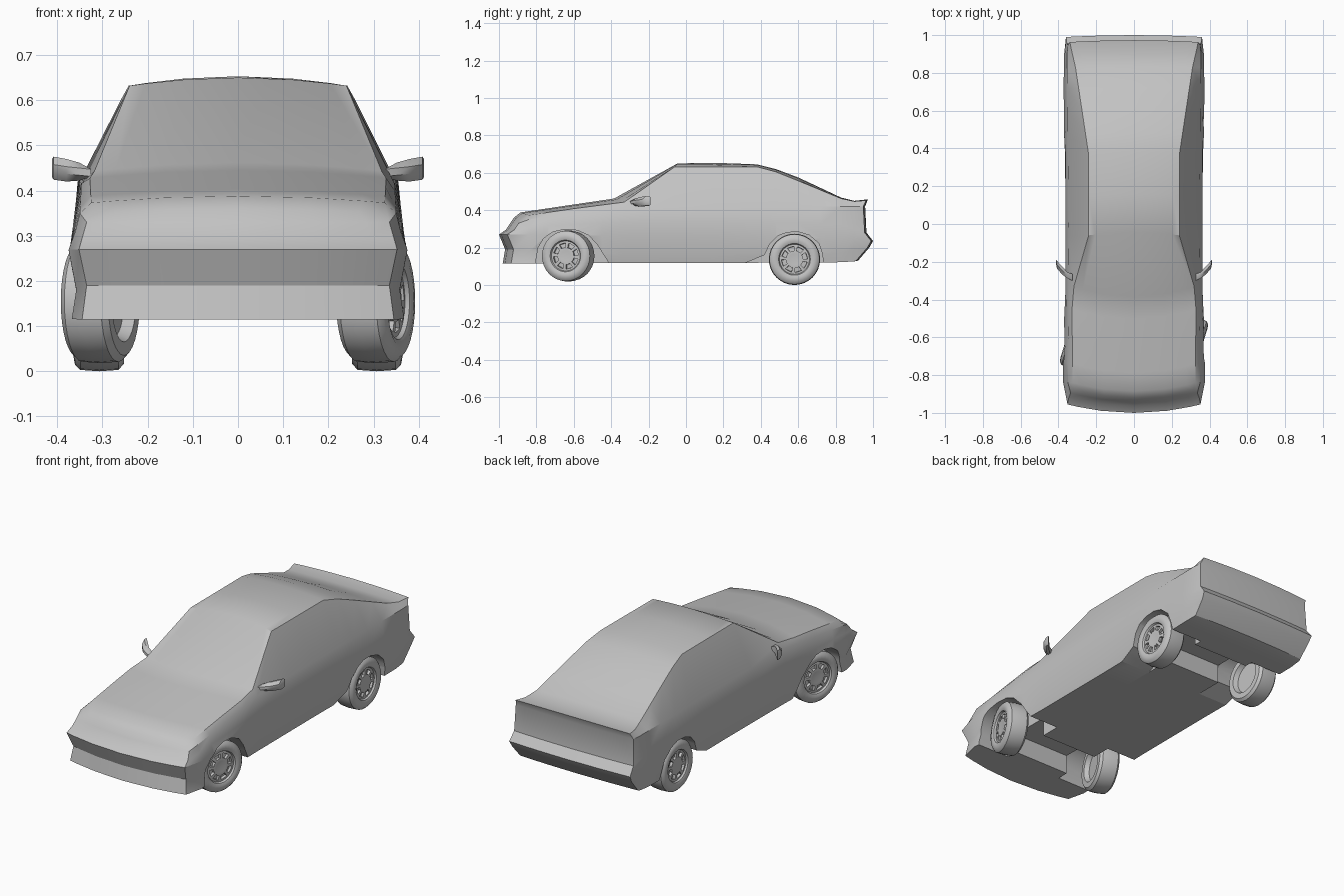
import bpy, bmesh, math
from mathutils import Matrix

if "Cube" in bpy.data.objects:
    bpy.data.objects.remove(bpy.data.objects["Cube"])

grey = bpy.data.materials.new("light_grey")
grey.diffuse_color = (0.55, 0.55, 0.55, 1)
grey.use_nodes = True
grey.node_tree.nodes["Principled BSDF"].inputs["Base Color"].default_value = grey.diffuse_color


def finish(name, bm, angle=32):
    bmesh.ops.remove_doubles(bm, verts=bm.verts, dist=0.0005)
    bmesh.ops.recalc_face_normals(bm, faces=bm.faces)
    me = bpy.data.meshes.new(name)
    bm.to_mesh(me)
    bm.free()
    me.materials.append(grey)
    ob = bpy.data.objects.new(name, me)
    bpy.context.collection.objects.link(ob)
    smooth(ob, angle)
    return ob


def smooth(ob, angle):
    bpy.ops.object.select_all(action='DESELECT')
    ob.select_set(True)
    bpy.context.view_layer.objects.active = ob
    bpy.ops.object.shade_smooth_by_angle(angle=math.radians(angle))


def interp(curve, y):
    if y <= curve[0][0]:
        return curve[0][1]
    for (a, u), (b, v) in zip(curve, curve[1:]):
        if y <= b:
            return u + (v - u) * (y - a) / (b - a)
    return curve[-1][1]


def add_grid(bm, rows, closed=False):
    vs = [[bm.verts.new(p) for p in r] for r in rows]
    n = len(vs[0])
    for a, b in zip(vs, vs[1:]):
        for k in range(n if closed else n - 1):
            m = (k + 1) % n
            bm.faces.new((a[k], a[m], b[m], b[k]))


# Body: six level lines (sill up to roof edge), each with width and height along y
XS = [
    ((-.95, .345), (-.84, .368), (-.4, .345), (.3, .345), (.8, .36), (.96, .35)),
    ((-.95, .335), (-.84, .358), (-.4, .355), (.3, .355), (.8, .368), (.96, .355)),
    ((-.95, .352), (-.84, .375), (-.6, .375), (-.35, .362), (.3, .362), (.58, .375), (.9, .37), (.96, .36)),
    ((-.95, .345), (-.84, .36), (.9, .365), (.96, .355)),
    ((-.95, .335), (-.84, .35), (-.06, .345), (.9, .355), (.96, .35)),
    ((-.95, .315), (-.84, .325), (-.45, .328), (-.33, .318), (-.06, .24), (.38, .242), (.6, .275), (.83, .31), (.96, .34)),
]
ZS = [
    ((-.95, .115), (.8, .12), (.96, .13)),
    ((-.95, .19), (-.6, .16), (.8, .17), (.96, .2)),
    ((-.95, .27), (.9, .25), (.96, .235)),
    ((-.95, .295), (-.84, .31), (-.4, .335), (.8, .33), (.96, .28)),
    ((-.95, .33), (-.84, .35), (-.6, .38), (-.33, .415), (.9, .42)),
    ((-.95, .35), (-.84, .373), (-.6, .408), (-.33, .443), (-.06, .632), (.38, .632), (.48, .605), (.6, .557), (.83, .462), (.9, .447), (.96, .452)),
]
CENTRE = ((-.95, .36), (-.84, .388), (-.6, .423), (-.33, .462), (-.06, .65), (.15, .653),
          (.38, .645), (.48, .62), (.6, .575), (.83, .467), (.9, .45), (.96, .458))
BOW = ((-.84, .045), (-.33, .055), (-.06, -.015), (.38, 0), (.9, 0), (.96, -.01))
FRONT = (-.935, -.922, -.955, -.918, -.895, -.875)
REAR = (.91, .97, .99, .955, .948, .963)
STATIONS = (-.95, -.84, -.74, -.6, -.45, -.33, -.06, .15, .38, .48, .6, .72, .83, .9, .96)
FRACS = (-1, -.85, -.5, 0, .5, .85, 1)
LAST = len(STATIONS) - 1


def point(i, j, f):
    s = STATIONS[j]
    y = FRONT[i] if j == 0 else REAR[i] if j == LAST else s
    z = interp(ZS[i], s)
    if i == 5:
        z += (interp(CENTRE, s) - z) * (1 - f * f)
    return (interp(XS[i], s) * f, y - interp(BOW, s) * (1 - f * f), z)


bm = bmesh.new()
rings = []
for j in range(LAST + 1):
    rings.append([point(0, j, f) for f in FRACS] + [point(i, j, 1) for i in range(1, 5)]
                 + [point(5, j, -f) for f in FRACS] + [point(i, j, -1) for i in (4, 3, 2, 1)])
add_grid(bm, rings, closed=True)
for j in (0, LAST):   # front and rear fascias
    add_grid(bm, [[point(i, j, f) for f in FRACS] for i in range(6)])
body = finish("car_body", bm)


# Wheel arches, cut per side, plus a shallow recess under each axle
def prism(bm, pts, x0, x1):
    a = [bm.verts.new((x0, y, z)) for y, z in pts]
    b = [bm.verts.new((x1, y, z)) for y, z in pts]
    bm.faces.new(a)
    bm.faces.new(b[::-1])
    for k in range(len(pts)):
        m = (k + 1) % len(pts)
        bm.faces.new((a[k], b[k], b[m], a[m]))


ARCHES = {
    "front": [(-.805, 0), (-.803, .13), (-.79, .2), (-.76, .25), (-.71, .284), (-.65, .297), (-.58, .292),
              (-.52, .265), (-.47, .21), (-.44, .16), (-.41, .114), (-.41, 0)],
    "rear": [(.31, 0), (.31, .115), (.42, .16), (.448, .22), (.49, .262), (.54, .281), (.6, .284),
             (.66, .266), (.71, .222), (.728, .17), (.735, .12), (.735, 0)],
}
for name, pts in ARCHES.items():
    mid = -.63 if name == "front" else .58
    under = [(mid - .11, 0), (mid - .11, .22), (mid + .11, .22), (mid + .11, 0)]
    for tag, p, x0, x1 in (("left", pts, -.6, -.17), ("right", pts, .17, .6), ("middle", under, -.18, .18)):
        bm = bmesh.new()
        prism(bm, p, x0, x1)
        cutter = finish(f"{name}_{tag}_cutter", bm)
        cutter.hide_render = True
        mod = body.modifiers.new("arch", 'BOOLEAN')
        mod.operation, mod.solver, mod.object = 'DIFFERENCE', 'EXACT', cutter
        bpy.context.view_layer.objects.active = body
        bpy.ops.object.modifier_apply(modifier=mod.name)
        bpy.data.objects.remove(cutter)
smooth(body, 30)


# Wheels: spun tyre and rim profile (axial offset, radius) with eight pressed slots
TYRE = [(.042, 0), (.046, .03), (.046, .043), (.044, .072), (.043, .08), (.052, .085), (.058, .1),
        (.054, .122), (.042, .134), (0, .137), (-.042, .134), (-.055, .12), (-.055, .09), (-.03, .08), (-.03, 0)]


def wheel(name, x, y, z, steer):
    seg = 32
    bm = bmesh.new()
    rows = [[(a, r * math.cos(t), r * math.sin(t)) for a, r in TYRE]
            for t in [2 * math.pi * k / seg for k in range(seg + 1)]]
    add_grid(bm, rows)
    bmesh.ops.remove_doubles(bm, verts=bm.verts, dist=.0005)
    bmesh.ops.dissolve_degenerate(bm, edges=bm.edges, dist=.0001)
    bmesh.ops.recalc_face_normals(bm, faces=bm.faces)
    slots = []
    for f in bm.faces:
        c = f.calc_center_median()
        r = math.hypot(c.y, c.z)
        k = int((math.atan2(c.z, c.y) % (2 * math.pi)) / (2 * math.pi) * seg)
        if c.x > .03 and .05 < r < .065 and k % 4 < 3:
            slots.append(f)
    bmesh.ops.inset_region(bm, faces=slots, thickness=.003, depth=0)
    bmesh.ops.inset_region(bm, faces=slots, thickness=.0008, depth=-.014)
    turn = math.radians(steer) + (math.pi if x < 0 else 0)
    bm.transform(Matrix.Translation((x, y, z)) @ Matrix.Rotation(turn, 4, 'Z'))
    finish(name, bm, 35)


for side, s in (("left", -1), ("right", 1)):
    wheel(f"front_wheel_{side}", s * .305, -.63, .155, -17)
    wheel(f"rear_wheel_{side}", s * .307, .58, .137, 0)

    # Door mirror: swept-back housing, sections (x, y0, y1, z0, z1)
    bm = bmesh.new()
    rows = []
    for x, y0, y1, z0, z1 in ((.325, -.3, -.265, .43, .448), (.352, -.288, -.255, .422, .462),
                              (.38, -.268, -.225, .42, .47), (.408, -.235, -.195, .424, .475),
                              (.412, -.215, -.19, .43, .47)):
        zm, ym = (z0 + z1) / 2, (y0 + y1) / 2
        rows.append([(s * x, y1, z0), (s * x, ym, z0), (s * x, y0, zm - .008), (s * x, y0, zm + .008),
                     (s * x, ym, z1), (s * x, y1, z1)])
    add_grid(bm, rows, closed=True)
    bmesh.ops.holes_fill(bm, edges=bm.edges, sides=6)
    finish(f"door_mirror_{side}", bm, 40)
